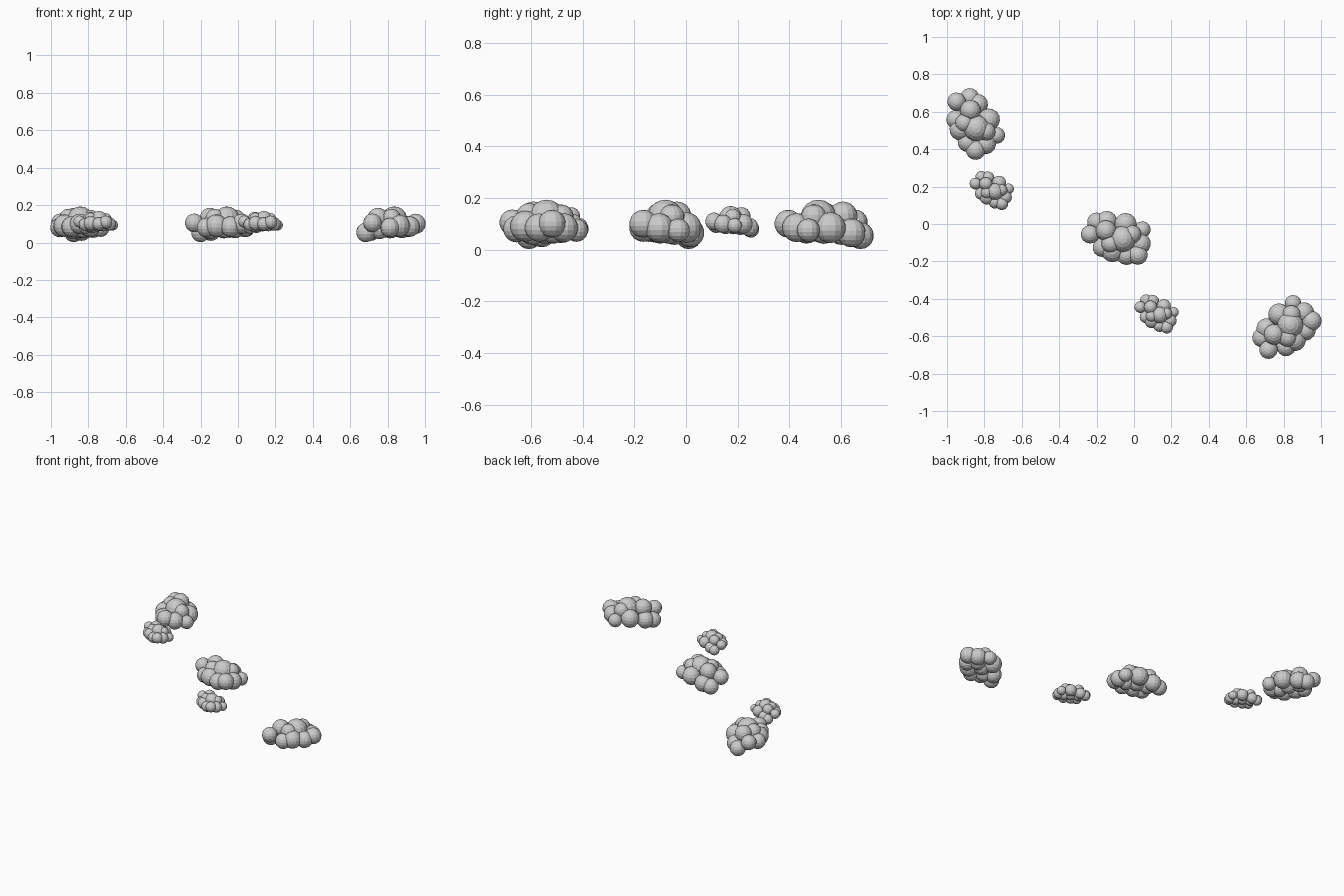
import bpy, bmesh
from math import radians
from mathutils import Matrix

# Puffs of one cloud: x, y, z, radius
PUFFS = [
    # rim, clockwise from the left end
    (-.140, .020, .105, .050), (-.105, .085, .054, .052), (-.050, .090, .065, .056),
    (.050, .075, .085, .060), (.140, .045, .075, .045), (.130, -.030, .085, .056),
    (.115, -.090, .100, .054), (.055, -.090, .085, .055), (-.020, -.070, .090, .060),
    (-.075, -.050, .080, .052),
    # crown
    (-.055, .040, .130, .056), (.035, -.005, .122, .071), (.085, .020, .125, .050),
    (-.030, -.030, .130, .050),
    # underside
    (-.055, .030, .070, .052), (.020, .010, .078, .056), (.080, -.025, .075, .052),
]


def cloud_mesh():
    bm = bmesh.new()
    for x, y, z, r in PUFFS:
        bmesh.ops.create_uvsphere(bm, u_segments=14, v_segments=9, radius=r,
                                  matrix=Matrix.Translation((x, y, z)))
    mesh = bpy.data.meshes.new("cloud")
    bm.to_mesh(mesh)
    bm.free()
    return mesh


mesh = cloud_mesh()

# Clouds: name, location, turn in degrees, scale
for name, loc, turn, size in [
    ("large_cloud_back", (-.864, .541, 0), -45, 1),
    ("large_cloud_middle", (-.095, -.075, 0), 0, 1),
    ("large_cloud_front", (.812, -.566, 0), 57, 1),
    ("small_cloud_back", (-.764, .182, .045), -14, .64),
    ("small_cloud_front", (.117, -.478, .045), -14, .64),
]:
    ob = bpy.data.objects.new(name, mesh)
    ob.location = loc
    ob.rotation_euler.z = radians(turn)
    ob.scale = (size,) * 3
    bpy.context.collection.objects.link(ob)
